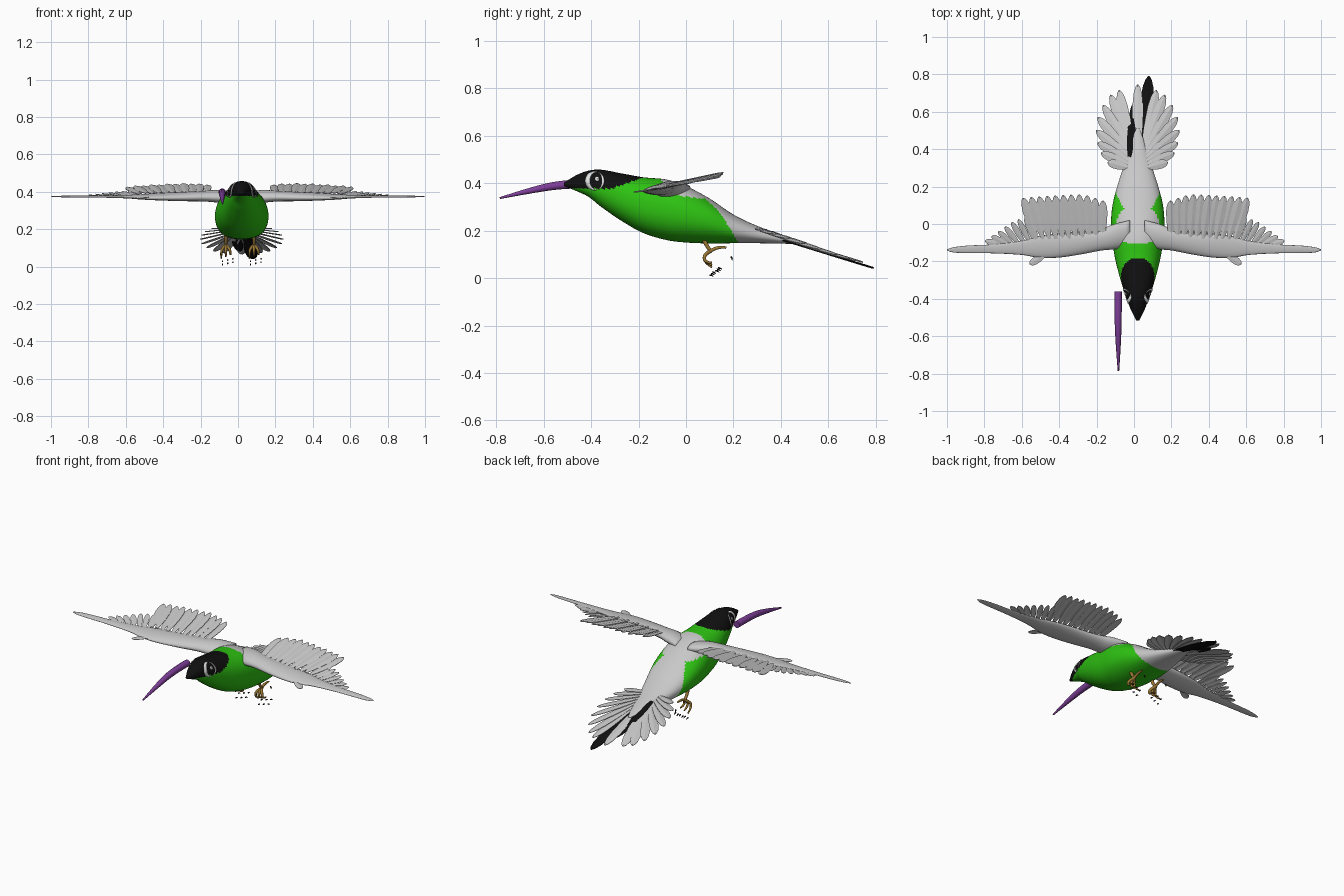
import bpy, bmesh, math
from mathutils import Vector

cube = bpy.data.objects.get("Cube")
if cube:
    bpy.data.objects.remove(cube)


def material(name, r, g, b):
    m = bpy.data.materials.new(name)
    m.use_nodes = True
    m.diffuse_color = (r, g, b, 1)
    m.node_tree.nodes["Principled BSDF"].inputs["Base Color"].default_value = (r, g, b, 1)
    return m


GREY = material("light grey", .58, .58, .58)
GREEN = material("bright green", .027, .55, .006)
BLACK = material("black", .005, .005, .005)
WHITE = material("white", .9, .9, .9)
PURPLE = material("purple", .21, .05, .32)
GOLD = material("golden brown", .33, .19, .035)
MID = .02      # the body sits slightly off centre


def finish(name, bm, mats, smooth=True, thickness=0):
    bmesh.ops.recalc_face_normals(bm, faces=bm.faces)
    mesh = bpy.data.meshes.new(name)
    bm.to_mesh(mesh)
    bm.free()
    ob = bpy.data.objects.new(name, mesh)
    bpy.context.collection.objects.link(ob)
    for m in mats:
        mesh.materials.append(m)
    if smooth:
        mesh.shade_smooth()
    if thickness:
        mod = ob.modifiers.new("thickness", "SOLIDIFY")
        mod.thickness = thickness
        mod.offset = 0
    return ob


def sample(table, t, smooth=True):
    """Interpolate the rows of a table whose first column is t."""
    n = len(table)
    i = max([0] + [k for k in range(n - 1) if table[k][0] <= t])
    a, b = table[i], table[i + 1]
    span = b[0] - a[0]
    f = min(1, max(0, (t - a[0]) / span))
    out = []
    for c in range(1, len(a)):
        if not smooth:
            out.append(a[c] + (b[c] - a[c]) * f)
            continue
        p, q = table[max(i - 1, 0)], table[min(i + 2, n - 1)]
        m0 = (b[c] - p[c]) / (b[0] - p[0]) * span
        m1 = (q[c] - a[c]) / (q[0] - a[0]) * span
        out.append((2*f**3 - 3*f*f + 1) * a[c] + (f**3 - 2*f*f + f) * m0
                   + (3*f*f - 2*f**3) * b[c] + (f**3 - f*f) * m1)
    return out


def loft(rings):
    bm = bmesh.new()
    rows = [[bm.verts.new(p) for p in ring] for ring in rings]
    n = len(rows[0])
    for a, b in zip(rows, rows[1:]):
        for i in range(n):
            bm.faces.new((a[i], a[(i + 1) % n], b[(i + 1) % n], b[i]))
    bm.faces.new(rows[0])
    bm.faces.new(rows[-1])
    return bm


def tube(name, points, radii, mat):
    cu = bpy.data.curves.new(name, "CURVE")
    cu.dimensions = "3D"
    cu.bevel_depth = 1
    cu.bevel_resolution = 3
    cu.use_fill_caps = True
    sp = cu.splines.new("NURBS")
    sp.points.add(len(points) - 1)
    for p, co, r in zip(sp.points, points, radii):
        p.co = (*co, 1)
        p.radius = r
    sp.order_u = 3
    sp.use_endpoint_u = True
    sp.resolution_u = 6
    cu.materials.append(mat)
    ob = bpy.data.objects.new(name, cu)
    bpy.context.collection.objects.link(ob)


# Body: y, top, bottom, half width
BODY = [(-.515, .402, .388, .008), (-.46, .435, .366, .036), (-.41, .453, .342, .055),
        (-.36, .457, .302, .073), (-.27, .441, .24, .1), (-.18, .425, .19, .122),
        (-.08, .415, .16, .137), (0, .388, .15, .143), (.1, .335, .146, .135),
        (.2, .268, .147, .11), (.3, .22, .147, .078), (.4, .185, .145, .046),
        (.47, .163, .144, .025), (.51, .15, .142, .008)]
POWER = 2.2


def body_ring(y, n=64):
    top, bottom, w = sample(BODY, y)
    mid, h = (top + bottom) / 2, (top - bottom) / 2
    bend = lambda v: math.copysign(abs(v) ** (2 / POWER), v)
    angles = [math.tau * i / n for i in range(n)]
    return [(MID + w * bend(math.cos(a)), y, mid + h * bend(math.sin(a))) for a in angles]


def side_width(y, z):
    top, bottom, w = sample(BODY, y)
    d = abs(z - (top + bottom) / 2) / ((top - bottom) / 2)
    return w * max(0, 1 - d ** POWER) ** (1 / POWER)


# Colour border between green breast and grey back: z, y
BORDER = [(.14, .225), (.22, .18), (.29, .13), (.335, .08), (.345, -.02), (.38, -.09),
          (.42, -.105), (.5, -.105)]
bm = loft([body_ring(-.515 + 1.025 * i / 130) for i in range(131)])
for f in bm.faces:
    c = f.calc_center_median()
    if c.y < -.185 and c.z > .378 + max(0, .36 * (c.y + .31)):
        f.material_index = 1
    elif c.y > sample(BORDER, c.z, False)[0]:
        f.material_index = 2
finish("body", bm, [GREEN, BLACK, GREY])

# Painted eyes: crescent, thin rear arc and highlight laid on the head
def eye_arc(bm, side, cy, cz, start, end, inner, outer, taper):
    pairs = []
    for i in range(17):
        a = math.radians(start + (end - start) * i / 16)
        thin = math.sin(math.pi * i / 16) if taper else 1
        pair = []
        for r in (outer - (outer - inner) * max(thin, .08), outer):
            y, z = cy + r * math.cos(a), cz + r * math.sin(a)
            pair.append(bm.verts.new((MID + side * (side_width(y, z) + .003), y, z)))
        pairs.append(pair)
    for p, q in zip(pairs, pairs[1:]):
        bm.faces.new((p[0], p[1], q[1], q[0]))


for side, label in ((1, "left"), (-1, "right")):
    bm = bmesh.new()
    eye_arc(bm, side, -.385, .41, 75, 285, .02, .04, True)
    eye_arc(bm, side, -.385, .41, -65, 65, .031, .04, True)
    eye_arc(bm, side, -.375, .418, 0, 360, .001, .009, False)
    finish(label + "_eye", bm, [WHITE], thickness=.002)

# Beak, set to one side of the head
tube("beak", [(-.085, -.36, .398), (-.085, -.5, .399), (-.084, -.65, .372), (-.083, -.785, .337)],
     [.02, .02, .014, .004], PURPLE)

# Feathers: leaf shapes with a slightly raised spine
LEAF = [(0, .35), (.2, .7), (.45, .95), (.7, 1), (.87, .8), (.96, .45), (1, .08)]


def feather(bm, base, tip, width, roll=0.0):
    base, tip = Vector(base), Vector(tip)
    d = tip - base
    across = d.cross(Vector((roll, 0, 1))).normalized()
    lift = across.cross(d).normalized() * width * .06
    rows = []
    for t, w in LEAF:
        c = base + d * t
        s = across * width / 2 * w
        rows.append([bm.verts.new(p) for p in (c - s, c + lift, c + s)])
    for a, b in zip(rows, rows[1:]):
        for i in (0, 1):
            bm.faces.new((a[i], a[i + 1], b[i + 1], b[i]))


# Wing arm: x, front edge, back edge, z, half thickness
ARM = [(.04, -.12, .02, .37, .03), (.12, -.135, 0, .376, .033), (.19, -.142, -.025, .377, .028),
       (.3, -.163, -.04, .375, .024), (.42, -.18, -.05, .374, .019), (.52, -.18, -.065, .373, .013),
       (.6, -.166, -.088, .374, .008), (.75, -.157, -.108, .375, .005),
       (.9, -.155, -.116, .375, .004), (.97, -.152, -.125, .375, .003), (1, -.142, -.135, .375, .001)]
OUTER = [(.59, .035), (.625, .025), (.66, .01), (.695, -.015), (.73, -.04), (.765, -.065), (.8, -.09)]

for side, label in ((1, "left"), (-1, "right")):
    place = lambda x, y, z: (side * x + MID * (1 - x) * .9, y, z)
    rings = []
    for i in range(49):
        x = .04 + .96 * i / 48
        front, back, z, h = sample(ARM, x)
        ym, r = (front + back) / 2, (back - front) / 2
        ring = []
        for k in range(20):
            a = math.tau * k / 20
            dy = r * math.cos(a)
            ring.append(place(x, ym + dy, z + .12 * dy + h * math.sin(a)))
        rings.append(ring)
    finish(label + "_wing_arm", loft(rings), [GREY])

    bm = bmesh.new()
    for i in range(11):
        u = i / 10
        slope = .215 - .05 * u * u
        tip_y = .125 + .035 * min(1, 4 * u) - .02 * u * u
        height = lambda y: .376 + slope * (y + .15) + .003 * (i % 2)
        feather(bm, place(.185 + .345 * u, -.08, height(-.08)),
                place(.18 + .42 * u, tip_y, height(tip_y)), .05, side * .12)
    finish(label + "_inner_feathers", bm, [GREY], False, .003)

    bm = bmesh.new()
    for i, (x, y) in enumerate(OUTER):
        feather(bm, place(.53 + .03 * i, -.11, .375),
                place(x, y, .376 + .17 * (y + .13)), .032, side * .15)
    feather(bm, place(.48, -.16, .372), place(.565, -.215, .362), .04)
    finish(label + "_outer_feathers", bm, [GREY], False, .002)

# Tail fan on a plane sloping down to the back
def tail(x, y, dz=0.0):
    return MID + x, y, .19 - .37 * (y - .4) + dz


TIPS = [(.1, .715), (.145, .69), (.185, .635), (.213, .57), (.222, .5), (.214, .435), (.195, .38), (.16, .33)]
for side, label in ((1, "left"), (-1, "right")):
    bm = bmesh.new()
    for i, (x, y) in enumerate(TIPS):
        u = i / (len(TIPS) - 1)
        feather(bm, tail(side * (.035 + .015 * u), .42 - .12 * u, -.02),
                tail(side * x, y, -.002 * i), .055 - .008 * u, side * .1)
    finish(label + "_tail_fan", bm, [GREY], False, .003)

for name, mat, base, tip, width in (
        ("centre_tail_feather", GREY, (0, .38, -.02), (0, .745, .003), .055),
        ("long_black_tail_feather", BLACK, (.025, .38, -.03), (.06, .79, -.005), .068),
        ("short_black_tail_feather", BLACK, (-.045, .36, -.01), (-.01, .66, -.012), .055)):
    bm = bmesh.new()
    feather(bm, tail(*base), tail(*tip), width)
    finish(name, bm, [mat], False, .004)

# Legs, curled toes and loose claws
for x, label in ((.085, "left"), (-.065, "right")):
    ankle = (x, .105, .115)
    tube(label + "_leg", [(x, .075, .165), (x, .085, .135), ankle], [.01, .008, .008], GOLD)
    tube(label + "_back_toe", [ankle, (x, .135, .135), (x, .17, .128)], [.008, .007, .005], GOLD)
    for i in (-1, 0, 1):
        tube(label + "_front_toe", [ankle, (x + .02 * i, .075, .1), (x + .025 * i, .08, .065),
                                    (x + .025 * i, .11, .055 + .01 * i)], [.008, .008, .006, .004], GOLD)
        for dy, z in ((.105, .018), (.13, .036)):
            c = Vector((x + .028 * i + .01, dy + .006 * i, z + .006 * i))
            tube(label + "_claw", [c, c + Vector((0, .008, .002)), c + Vector((0, .016, -.006))],
                 [.004, .004, .001], BLACK)
    tube(label + "_back_claw", [(x, .188, .09), (x, .196, .086), (x, .194, .074)], [.004, .005, .001], BLACK)
